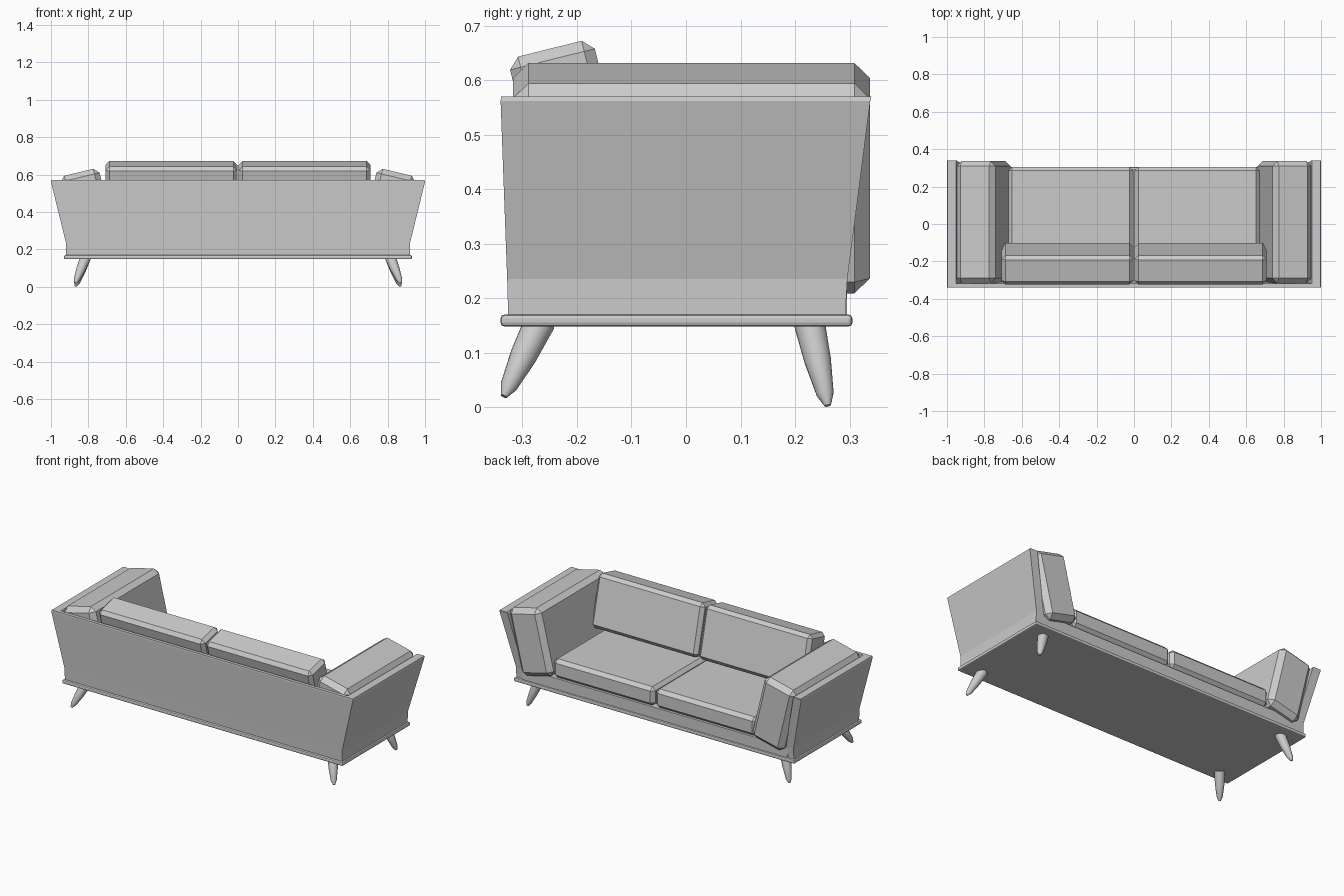
import bpy, bmesh, math
from mathutils import Vector, Matrix

if "Cube" in bpy.data.objects:
    bpy.data.objects.remove(bpy.data.objects["Cube"])


def make_object(name, bm):
    bmesh.ops.recalc_face_normals(bm, faces=bm.faces)
    mesh = bpy.data.meshes.new(name)
    bm.to_mesh(mesh)
    bm.free()
    obj = bpy.data.objects.new(name, mesh)
    bpy.context.collection.objects.link(obj)
    return obj


def box(name, center, size, bevel=0.0, segments=1, rot=(0, 0, 0)):
    bm = bmesh.new()
    bmesh.ops.create_cube(bm, size=1, matrix=Matrix.Diagonal((*size, 1)))
    if bevel:
        bmesh.ops.bevel(bm, geom=bm.edges[:], offset=bevel, segments=segments,
                        profile=0.5, affect='EDGES')
    obj = make_object(name, bm)
    obj.location = center
    obj.rotation_euler = rot
    return obj


def loft(name, levels):
    """Stack of rectangles given as (z, x0, x1, y0, y1)."""
    bm = bmesh.new()
    rings = [[bm.verts.new(p) for p in
              ((x0, y0, z), (x1, y0, z), (x1, y1, z), (x0, y1, z))]
             for z, x0, x1, y0, y1 in levels]
    for a, b in zip(rings, rings[1:]):
        for i in range(4):
            j = (i + 1) % 4
            bm.faces.new((a[i], a[j], b[j], b[i]))
    bm.faces.new(rings[0][::-1])
    bm.faces.new(rings[-1])
    return make_object(name, bm)


def leg(name, top, tip, sides=16):
    # tapered round leg with a blunt chamfered tip
    top, tip = Vector(top), Vector(tip)
    axis = top - tip
    turn = axis.to_track_quat('Z', 'Y').to_matrix()
    bm = bmesh.new()
    rings = []
    for t, r in ((0, .006), (.14, .016), (.55, .025), (1, .029)):
        rings.append([bm.verts.new(tip + axis * t + turn @ Vector(
            (r * math.cos(a), r * math.sin(a), 0)))
            for a in (2 * math.pi * k / sides for k in range(sides))])
    for a, b in zip(rings, rings[1:]):
        for i in range(sides):
            j = (i + 1) % sides
            bm.faces.new((a[i], a[j], b[j], b[i]))
    bm.faces.new(rings[0][::-1])
    bm.faces.new(rings[-1])
    obj = make_object(name, bm)
    for o in bpy.context.selected_objects:
        o.select_set(False)
    obj.select_set(True)
    bpy.context.view_layer.objects.active = obj
    bpy.ops.object.shade_smooth_by_angle(angle=math.radians(30))


# Base slab and seat deck
box("base_slab", (0, -.0175, .159), (1.86, .645, .022), .007, 2)
box("seat_deck", (0, -.005, .2025), (1.76, .60, .067))

# Flared back panel
loft("back_panel", [(.168, -.92, .92, -.326, -.300),
                    (.235, -.92, .92, -.328, -.303),
                    (.562, -.998, .998, -.340, -.318),
                    (.570, -.998, .998, -.339, -.319)])

for s, side in ((-1, "left"), (1, "right")):
    # Flared side panel
    loft(side + "_side_panel", [(z, s * a, s * b, y0, y1) for z, a, b, y0, y1 in (
        (.168, .870, .920, -.326, .292),
        (.235, .870, .920, -.328, .296),
        (.562, .947, 1.00, -.340, .338),
        (.570, .951, .998, -.339, .340))])
    # Leaning arm cushion
    box(side + "_arm_cushion", (s * .805, .010, .42), (.215, .654, .396), .028,
        rot=(0, s * math.radians(13.5), 0))
    # Seat and back cushions
    box(side + "_seat_cushion", (s * .338, .0025, .295), (.668, .605, .112), .02)
    box(side + "_back_cushion", (s * .356, -.2125, .508), (.704, .16, .308), .02,
        rot=(math.radians(14), 0, 0))
    # Splayed legs
    leg(side + "_back_leg", (s * .815, -.268, .156), (s * .870, -.334, .020))
    leg(side + "_front_leg", (s * .815, .226, .156), (s * .868, .260, .003))
